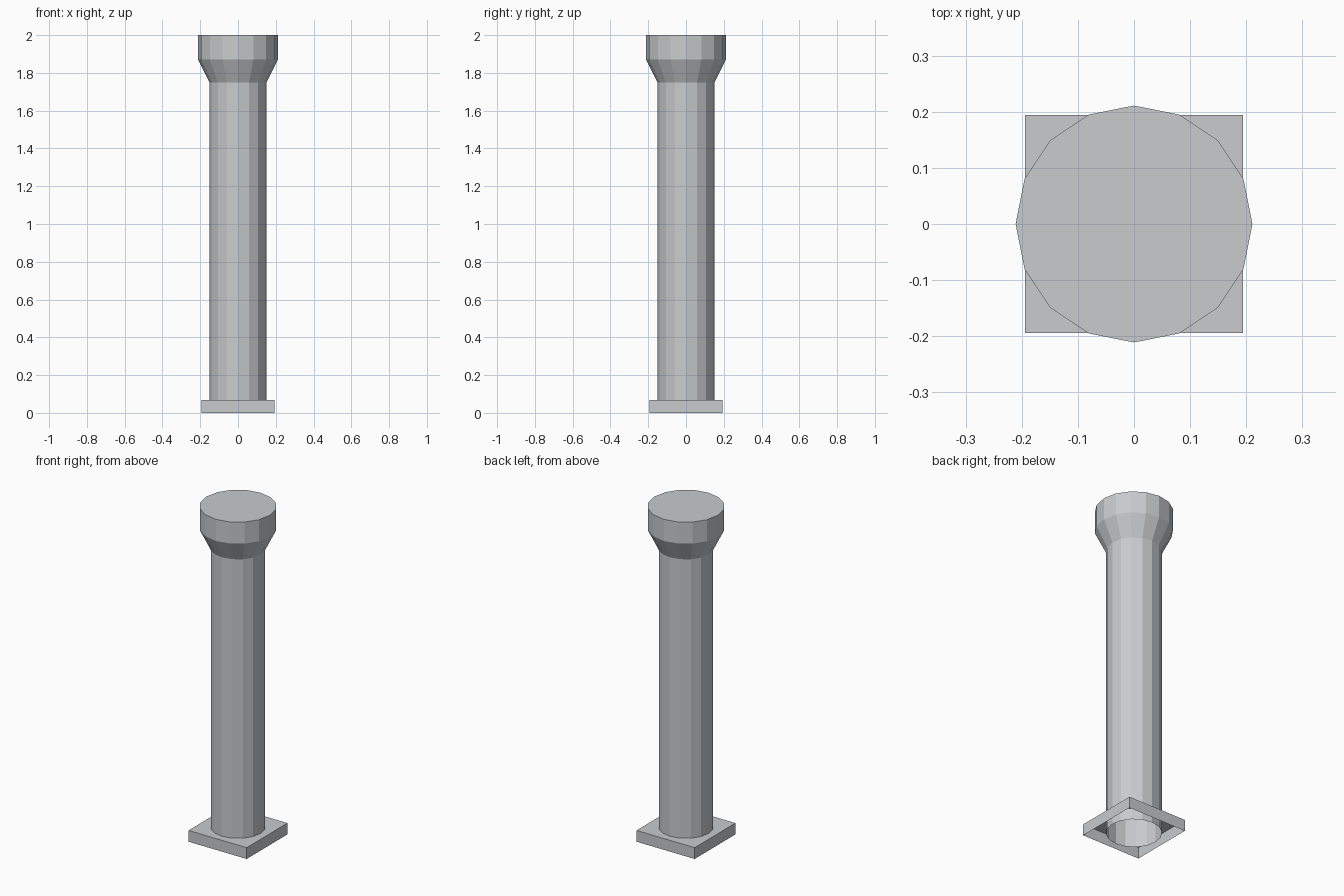
import bpy, bmesh, math

if "Cube" in bpy.data.objects:
    bpy.data.objects.remove(bpy.data.objects["Cube"])

SIDES = 16
grey = bpy.data.materials.new("stone grey")
grey.diffuse_color = (0.58, 0.60, 0.615, 1.0)
grey.use_nodes = True
grey.node_tree.nodes["Principled BSDF"].inputs["Base Color"].default_value = grey.diffuse_color


def finish(name, bm):
    mesh = bpy.data.meshes.new(name)
    bm.to_mesh(mesh)
    bm.free()
    mesh.materials.append(grey)
    obj = bpy.data.objects.new(name, mesh)
    bpy.context.collection.objects.link(obj)
    return obj


def ring(bm, radius, z):
    return [bm.verts.new((radius * math.cos(2 * math.pi * i / SIDES),
                          radius * math.sin(2 * math.pi * i / SIDES), z))
            for i in range(SIDES)]


def lathe(name, profile, cap_top=False):
    """Stack of rings, open below, optionally closed on top."""
    bm = bmesh.new()
    rings = [ring(bm, r, z) for r, z in profile]
    for low, high in zip(rings, rings[1:]):
        for i in range(SIDES):
            j = (i + 1) % SIDES
            bm.faces.new((low[i], low[j], high[j], high[i]))
    if cap_top:
        bm.faces.new(rings[-1])
    return finish(name, bm)


R, BASE, H = 0.151, 0.194, 0.068

# Hollow shaft, open at the bottom
lathe("column_shaft", [(R, 0.0), (R, 1.748)])

# Flared head with flat top
lathe("column_head", [(R, 1.748), (0.211, 1.87), (0.211, 2.0)], cap_top=True)

# Square base: side walls and a top that meets the shaft, no underside
bm = bmesh.new()
corners = [(BASE, BASE), (-BASE, BASE), (-BASE, -BASE), (BASE, -BASE)]
low = [bm.verts.new((x, y, 0.0)) for x, y in corners]
high = [bm.verts.new((x, y, H)) for x, y in corners]
hole = ring(bm, R, H)
step = SIDES // 4
for c in range(4):
    n = (c + 1) % 4
    bm.faces.new((low[c], low[n], high[n], high[c]))
    # fan around each corner, then the triangle between neighbouring corners
    for k in range(step):
        i = c * step + k
        bm.faces.new((high[c], hole[(i + 1) % SIDES], hole[i]))
    bm.faces.new((high[c], high[n], hole[n * step]))
finish("base_plate", bm)
